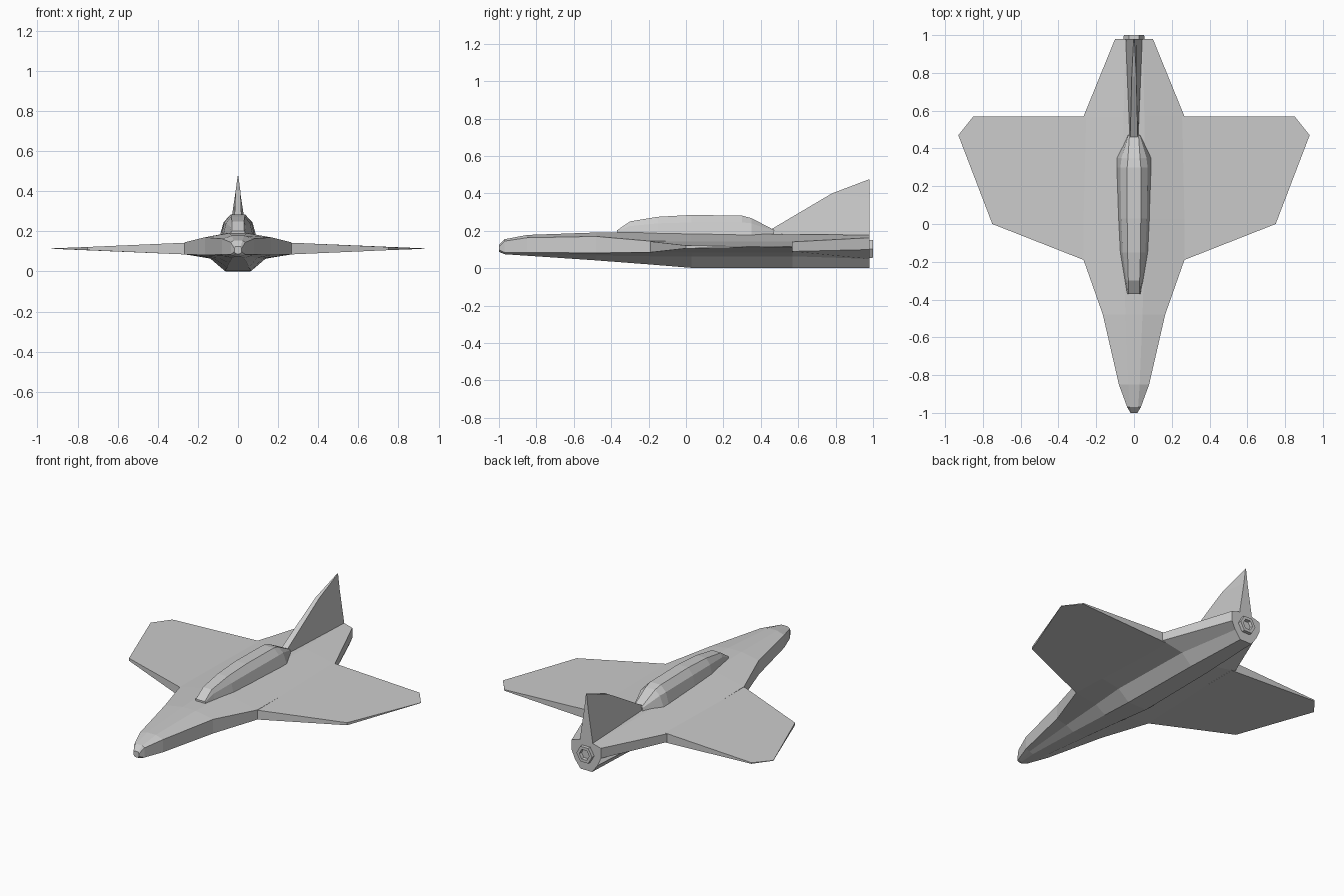
import bpy, bmesh
from math import sin, cos, tau


def add_object(name, rings, cap=True):
    """Skin a list of closed, equal-length rings and cap both ends."""
    bm = bmesh.new()
    loops = [[bm.verts.new(p) for p in ring] for ring in rings]
    for a, b in zip(loops, loops[1:]):
        for i in range(len(a)):
            j = (i + 1) % len(a)
            bm.faces.new((a[i], a[j], b[j], b[i]))
    if cap:
        bm.faces.new(loops[0])
        bm.faces.new(loops[-1])
    bmesh.ops.recalc_face_normals(bm, faces=bm.faces)
    mesh = bpy.data.meshes.new(name)
    bm.to_mesh(mesh)
    bm.free()
    obj = bpy.data.objects.new(name, mesh)
    bpy.context.collection.objects.link(obj)
    return obj


def section(y, half):
    """Mirror a half profile of (x, z) points into a closed ring."""
    return [(x, y, z) for x, z in half] + [(-x, y, z) for x, z in reversed(half)]


# Fuselage: y, top width, top z, chine width, chine top/bottom z,
# flank width, flank z, belly width, belly z
body = [
    (-1.00, .014, .125, .018, .115, .098, .014, .092, .008, .088),
    (-0.97, .022, .155, .036, .145, .085, .026, .080, .014, .075),
    (-0.85, .030, .178, .080, .163, .084, .055, .075, .030, .067),
    (-0.48, .045, .191, .165, .170, .082, .095, .068, .045, .042),
    (-0.19, .055, .191, .267, .145, .085, .120, .064, .055, .020),
    (0.03, .060, .188, .267, .143, .086, .138, .064, .065, .002),
    (0.57, .055, .181, .267, .141, .090, .125, .064, .058, .000),
    (0.98, .045, .178, .100, .163, .100, .078, .050, .040, .000),
]
add_object("fuselage", [
    section(y, [(tw, tz), (cw, ct), (cw, cb), (fw, fz), (bw, bz)])
    for y, tw, tz, cw, ct, cb, fw, fz, bw, bz in body])

# Wings: thin wedge from the chine to a knife-edge tip
outline = [(.24, -.20), (.267, -.19), (.75, 0), (.93, .47),
           (.85, .57), (.267, .57), (.24, .57)]


def wing_skin(side):
    return [(x, y, .114 + side * max(.001, .029 * (.93 - x) / .663))
            for x, y in outline]


wings = add_object("wings", [wing_skin(-1), wing_skin(1)])
wings.modifiers.new("mirror", 'MIRROR')

# Canopy: y, base width, shoulder width, shoulder z, top width, top z
canopy = [
    (-0.37, .036, .034, .200, .030, .202),
    (-0.30, .052, .040, .225, .030, .250),
    (-0.15, .076, .060, .240, .034, .275),
    (0.03, .084, .068, .245, .036, .285),
    (0.30, .092, .072, .245, .036, .281),
    (0.35, .092, .066, .240, .032, .268),
    (0.47, .034, .030, .200, .024, .205),
]
add_object("canopy", [
    section(y, [(bw, .172), (sw, sz), (tw, tz)])
    for y, bw, sw, sz, tw, tz in canopy])

# Tail fin: blunt front strip, wide at the rear root, narrowing to the tip
fin = [  # front y, rear y, front width, rear width, front z, rear z
    (.42, .98, .022, .045, .165, .165),
    (.45, .98, .020, .043, .205, .190),
    (.78, .98, .012, .014, .400, .375),
    (.978, .98, .002, .002, .475, .475),
]
add_object("tail_fin", [
    [(-fw, fy, fz), (fw, fy, fz), (rw, ry, rz), (-rw, ry, rz)]
    for fy, ry, fw, rw, fz, rz in fin])

# Engine nozzle: short six-sided ring with a recessed centre
add_object("engine_nozzle", [
    [(r * cos(tau * i / 6), y, .103 + r * sin(tau * i / 6)) for i in range(6)]
    for r, y in [(.056, .96), (.054, 1.0), (.034, 1.0), (.030, .983)]])
